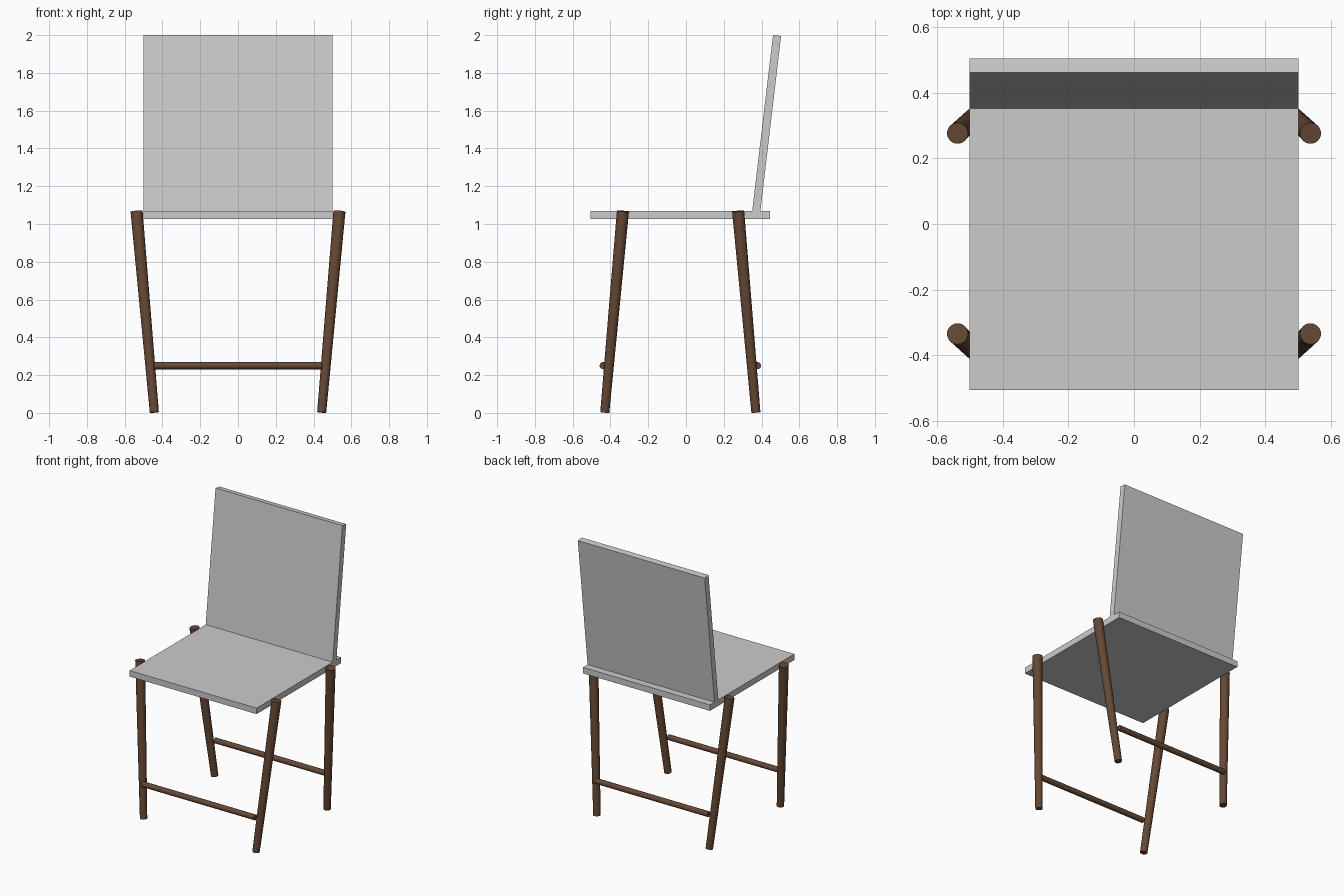
import bpy, math
from mathutils import Vector

if "Cube" in bpy.data.objects:
    bpy.data.objects.remove(bpy.data.objects["Cube"])

wood = bpy.data.materials.new("brown_wood")
wood.diffuse_color = (0.13, 0.065, 0.035, 1)
wood.use_nodes = True
wood.node_tree.nodes["Principled BSDF"].inputs["Base Color"].default_value = wood.diffuse_color


def box(name, size, loc, tilt=0.0):
    bpy.ops.mesh.primitive_cube_add(size=1, location=loc, rotation=(tilt, 0, 0))
    ob = bpy.context.object
    ob.name = name
    ob.scale = size
    return ob


def rod(name, a, b, r_a, r_b):
    a, b = Vector(a), Vector(b)
    axis = b - a
    bpy.ops.mesh.primitive_cone_add(vertices=32, radius1=r_a, radius2=r_b,
                                    depth=axis.length, location=(a + b) / 2)
    ob = bpy.context.object
    ob.name = name
    ob.rotation_euler = axis.to_track_quat('Z', 'Y').to_euler()
    bpy.ops.object.shade_smooth_by_angle(angle=math.radians(40))
    ob.data.materials.append(wood)
    return ob


# Seat slab
box("seat", (1.0, 0.95, 0.043), (0, -0.03, 1.048))

# Backrest panel leaning backwards
tilt = math.atan2(0.11, 0.93)
box("backrest", (1.0, 0.043, 0.937), (0, 0.427, 1.5325), -tilt)

# Splayed tapered legs and their rungs
for part, y_foot, y_top, y_rung in (("front", -0.43, -0.334, -0.438),
                                    ("back", 0.37, 0.276, 0.378)):
    for side, s in (("left", -1), ("right", 1)):
        rod(f"{part}_leg_{side}", (s * 0.443, y_foot, 0.003),
            (s * 0.537, y_top, 1.068), 0.024, 0.032)
    rod(f"{part}_rung", (-0.445, y_rung, 0.25), (0.445, y_rung, 0.25), 0.019, 0.019)
